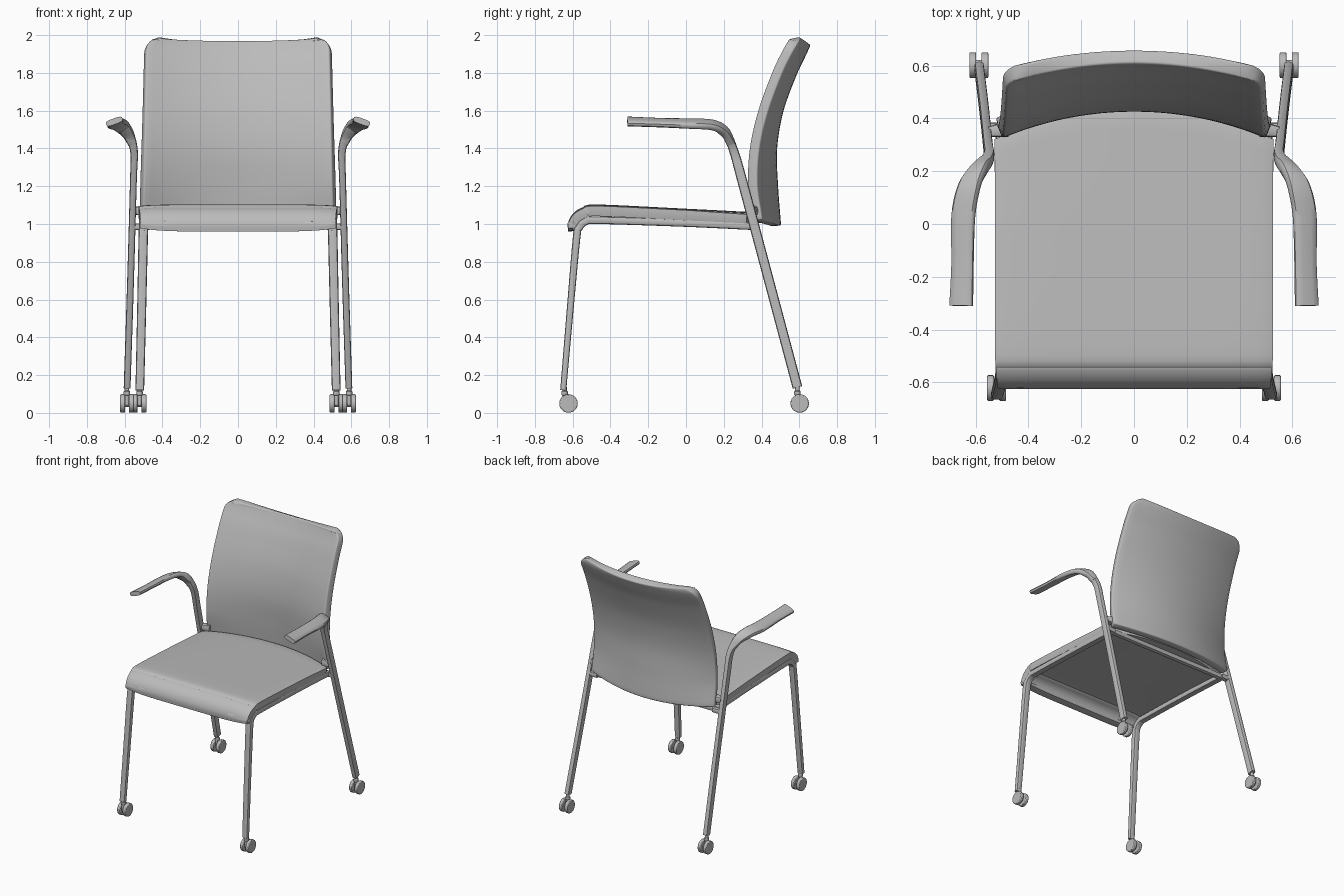
import bpy, bmesh
from math import cos, sin, pi, radians, sqrt
from mathutils import Vector, Matrix

cube = bpy.data.objects.get("Cube")
if cube:
    bpy.data.objects.remove(cube)

grey = bpy.data.materials.new("light grey")
grey.use_nodes = True
GREY = (0.5, 0.5, 0.5, 1)
grey.diffuse_color = GREY
grey.node_tree.nodes["Principled BSDF"].inputs["Base Color"].default_value = GREY


def finish(name, bm, mirror=False, angle=40):
    """Turn a bmesh into a smooth-shaded object, optionally mirrored across x."""
    bmesh.ops.recalc_face_normals(bm, faces=bm.faces)
    mesh = bpy.data.meshes.new(name)
    bm.to_mesh(mesh)
    bm.free()
    mesh.materials.append(grey)
    obj = bpy.data.objects.new(name, mesh)
    bpy.context.collection.objects.link(obj)
    bpy.ops.object.select_all(action='DESELECT')
    obj.select_set(True)
    bpy.context.view_layer.objects.active = obj
    bpy.ops.object.shade_smooth_by_angle(angle=radians(angle))
    if mirror:
        obj.modifiers.new("Mirror", 'MIRROR').use_mirror_merge = False
    return obj


def spline(points, steps):
    """Catmull-Rom curve through tuples of any length."""
    pts = [Vector(p) for p in points]
    pts = [pts[0] * 2 - pts[1]] + pts + [pts[-1] * 2 - pts[-2]]
    out = []
    for a, b, c, d in zip(pts, pts[1:], pts[2:], pts[3:]):
        for i in range(steps):
            t = i / steps
            out.append((b * 2 + (c - a) * t + (a * 2 - b * 5 + c * 4 - d) * t ** 2
                        + (b * 3 - a - c * 3 + d) * t ** 3) / 2)
    return out + [pts[-2]]


def sweep(name, points, steps=5, sides=16, mirror=True):
    """Sweep a rounded section; points are (x, y, z, half width, half depth, roll)."""
    path = spline(points, steps)
    bm = bmesh.new()
    rings = []
    for i, p in enumerate(path):
        pos = Vector(p[:3])
        tangent = (Vector(path[min(i + 1, len(path) - 1)][:3])
                   - Vector(path[max(i - 1, 0)][:3])).normalized()
        hint = Vector((1, 0, 0)) if abs(tangent.x) < 0.9 else Vector((0, 1, 0))
        side = (hint - tangent * hint.dot(tangent)).normalized()
        side = Matrix.Rotation(radians(p[5]), 3, tangent) @ side
        up = tangent.cross(side)
        ring = []
        for k in range(sides):
            c, s = cos(2 * pi * k / sides), sin(2 * pi * k / sides)
            fat = 1 / (c ** 4 + s ** 4) ** 0.25
            ring.append(bm.verts.new(pos + side * c * fat * p[3] + up * s * fat * p[4]))
        rings.append(ring)
    for a, b in zip(rings, rings[1:]):
        for k in range(sides):
            bm.faces.new((a[k], a[k - 1], b[k - 1], b[k]))
    bm.faces.new(rings[0])
    bm.faces.new(rings[-1])
    return finish(name, bm, mirror)


def shell(name, rows, columns, point, thickness, round_edge):
    """Padded sheet: point(row, u) with u from -1 to 1, thickened and rounded."""
    bm = bmesh.new()
    grid = [[bm.verts.new(point(r, 2 * c / columns - 1)) for c in range(columns + 1)]
            for r in rows]
    for a, b in zip(grid, grid[1:]):
        for c in range(columns):
            bm.faces.new((a[c], a[c + 1], b[c + 1], b[c]))
    obj = finish(name, bm, angle=80)
    solid = obj.modifiers.new("Thickness", 'SOLIDIFY')
    solid.thickness, solid.offset = thickness, 0
    bevel = obj.modifiers.new("Round edge", 'BEVEL')
    bevel.width, bevel.segments = round_edge, 3
    bevel.limit_method, bevel.angle_limit = 'ANGLE', radians(50)
    return obj


# Seat pad with a rolled front edge and a rear edge following the backrest
seat_profile = spline([(-0.597, 0.962), (-0.598, 1.0), (-0.577, 1.038), (-0.535, 1.064),
                       (-0.46, 1.076), (0, 1.054), (0.43, 1.032)], 6)


def seat_point(p, u):
    y, z = p
    front = max(0, (-0.5 - y) / 0.1)
    back = max(0, y) / 0.43
    half = 0.525 - 0.01 * front
    if z < 1.0:
        z += 0.025 * abs(u) ** 6
    return (half * u, y - 0.11 * back * u * u, z - 0.008 * abs(u) ** 8)


shell("seat", seat_profile, 24, seat_point, 0.054, 0.02)

# Backrest: rows hold height, centre depth and side depth
back_rows = spline([(0.99, 0.476, 0.378), (1.2, 0.46, 0.352), (1.4, 0.455, 0.362),
                    (1.6, 0.488, 0.408), (1.8, 0.555, 0.482), (1.91, 0.603, 0.535),
                    (1.985, 0.635, 0.578)], 6)


def back_point(row, u):
    z, centre, side = row
    half = 0.515 - 0.025 * (z - 0.99)
    radius = 0.075
    over = max(0, z - (1.985 - radius))
    half -= radius - sqrt(max(0, radius ** 2 - over ** 2))
    top = max(0, (z - 1.6) / 0.385)
    low = max(0, (1.2 - z) / 0.21)
    z += 0.03 * low * u * u - 0.025 * top * (1 - u * u)
    return (half * u, centre + (side - centre) * u * u, z)


shell("backrest", back_rows, 24, back_point, 0.055, 0.018)

# Front legs bending into the side rails under the seat
sweep("front_leg_and_rail", [
    (0.52, -0.65, 0.12, 0.023, 0.016, 0), (0.51, -0.613, 0.55, 0.024, 0.018, 0),
    (0.502, -0.58, 0.92, 0.025, 0.02, 0), (0.5, -0.566, 0.98, 0.025, 0.02, 0),
    (0.5, -0.53, 1.014, 0.025, 0.02, 0), (0.5, -0.46, 1.02, 0.025, 0.02, 0),
    (0.5, 0, 1.005, 0.025, 0.02, 0), (0.5, 0.36, 0.988, 0.025, 0.02, 0)])

# Rear legs rising to the armrest bend
sweep("rear_leg", [
    (0.587, 0.59, 0.135, 0.018, 0.026, 0), (0.57, 0.45, 0.66, 0.018, 0.026, 0),
    (0.554, 0.3, 1.22, 0.018, 0.026, 0), (0.55, 0.255, 1.38, 0.02, 0.024, 0),
    (0.572, 0.222, 1.46, 0.026, 0.022, -10), (0.605, 0.175, 1.51, 0.034, 0.02, -20)])

# Armrest pads sweeping outward and forward
sweep("armrest", [
    (0.56, 0.237, 1.43, 0.024, 0.024, -5), (0.59, 0.205, 1.49, 0.034, 0.022, -20),
    (0.625, 0.14, 1.524, 0.043, 0.02, -20), (0.647, 0.03, 1.531, 0.046, 0.018, -20),
    (0.65, -0.15, 1.537, 0.043, 0.016, -20), (0.655, -0.31, 1.543, 0.046, 0.016, -20)])

# Cross bar and brackets joining rails, legs and backrest
sweep("rear_cross_bar", [(-0.5, 0.355, 0.988, 0.018, 0.018, 0),
                         (0.5, 0.355, 0.988, 0.018, 0.018, 0)], 1, mirror=False)
sweep("leg_bracket", [(0.49, 0.365, 0.985, 0.02, 0.018, 0),
                      (0.56, 0.365, 0.985, 0.02, 0.018, 0)], 1)
sweep("back_bracket", [(0.48, 0.36, 1.07, 0.03, 0.03, 0),
                       (0.55, 0.35, 1.07, 0.02, 0.02, 0)], 1)


def caster(name, x, y, stem_y):
    """Twin wheels on an axle with a short stem."""
    bm = bmesh.new()

    def drum(radius, length, centre, axis):
        turn = Matrix.Rotation(pi / 2, 4, 'Y') if axis == 'X' else Matrix()
        bmesh.ops.create_cone(bm, cap_ends=True, segments=24, radius1=radius, radius2=radius,
                              depth=length, matrix=Matrix.Translation(centre) @ turn)

    for offset in (-0.023, 0.023):
        drum(0.049, 0.026, (x + offset, y, 0.05), 'X')
    drum(0.02, 0.04, (x, y, 0.05), 'X')
    drum(0.012, 0.1, (x, stem_y, 0.09), 'Z')
    drum(0.017, 0.025, (x, stem_y, 0.105), 'Z')
    obj = finish(name, bm, True)
    bevel = obj.modifiers.new("Soft rim", 'BEVEL')
    bevel.width, bevel.segments, bevel.limit_method = 0.005, 2, 'ANGLE'


caster("front_caster", 0.521, -0.622, -0.643)
caster("rear_caster", 0.588, 0.602, 0.59)
